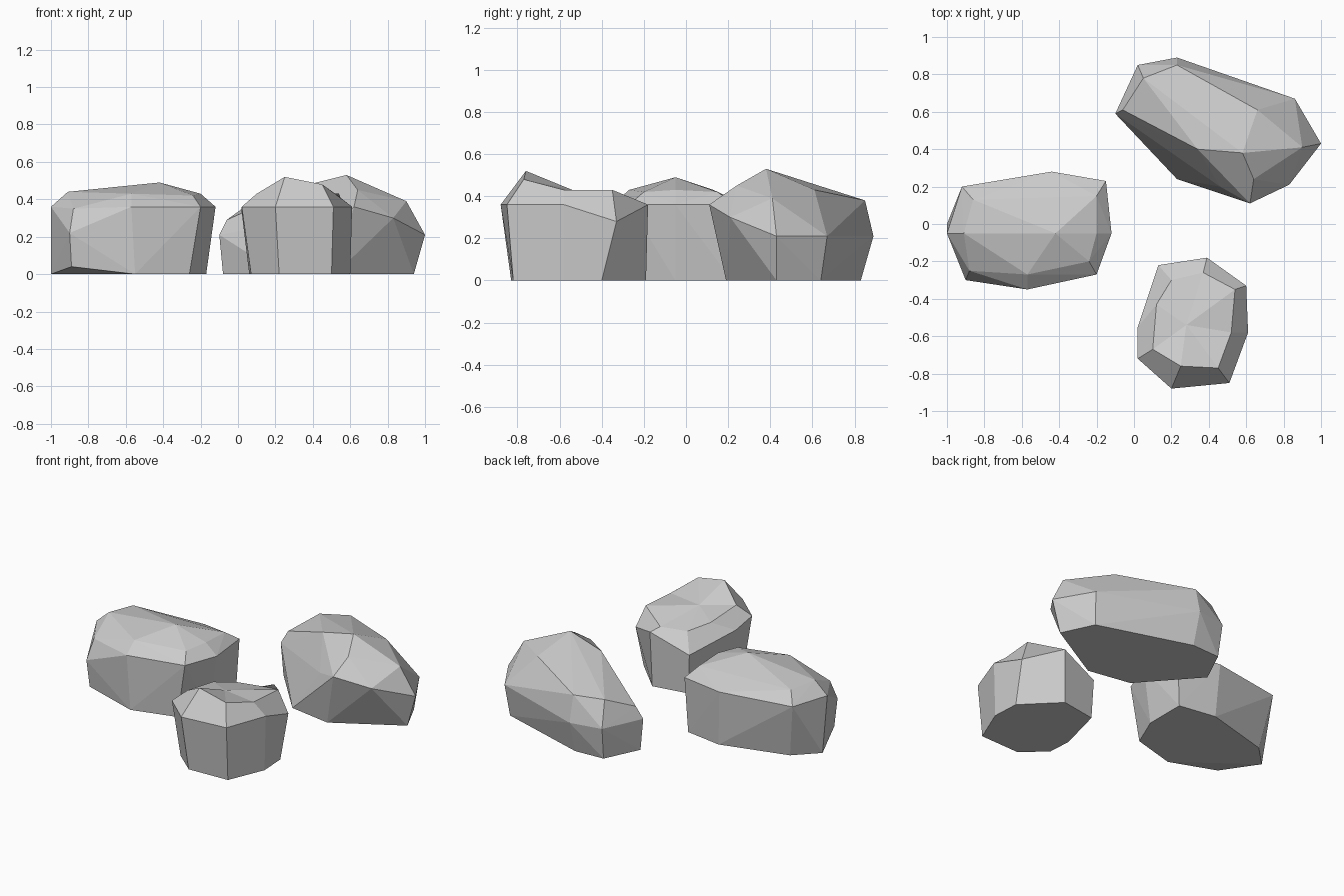
import bpy
import bmesh

cube = bpy.data.objects.get("Cube")
if cube:
    bpy.data.objects.remove(cube, do_unlink=True)

# One plain stone colour
stone = bpy.data.materials.new("stone_grey")
stone.use_nodes = True
colour = (0.6, 0.6, 0.6, 1)
stone.diffuse_color = colour
shader = next(n for n in stone.node_tree.nodes if n.type == "BSDF_PRINCIPLED")
shader.inputs["Base Color"].default_value = colour
shader.inputs["Roughness"].default_value = 0.9

SHOULDER = 0.36


def level(height, outline):
    """Lift a plan outline to one height; points may carry their own height."""
    return [point if len(point) == 3 else (*point, height) for point in outline]


def finish(name, bm):
    """Turn the bmesh into a flat shaded stone object."""
    bmesh.ops.recalc_face_normals(bm, faces=bm.faces[:])
    mesh = bpy.data.meshes.new(name)
    bm.to_mesh(mesh)
    bm.free()
    mesh.materials.append(stone)
    rock = bpy.data.objects.new(name, mesh)
    bpy.context.scene.collection.objects.link(rock)


def hull_rock(name, *levels):
    """Chiselled boulder: the convex skin around its stacked outlines."""
    bm = bmesh.new()
    for points in levels:
        for point in points:
            bm.verts.new(point)
    bmesh.ops.convex_hull(bm, input=bm.verts[:], use_existing_faces=False)
    loose = [v for v in bm.verts if not v.link_faces]
    bmesh.ops.delete(bm, geom=loose, context="VERTS")
    finish(name, bm)


def ring_rock(name, centre, *levels):
    """Boulder with a dished top: outlines joined ring to ring, then to a centre."""
    bm = bmesh.new()
    rings = [[bm.verts.new(point) for point in points] for points in levels]
    count = len(rings[0])
    bm.faces.new(rings[0])
    for lower, upper in zip(rings, rings[1:]):
        for i in range(count):
            j = (i + 1) % count
            bm.faces.new((lower[i], lower[j], upper[j], upper[i]))
    middle = bm.verts.new(centre)
    for i in range(count):
        bm.faces.new((rings[-1][i], rings[-1][(i + 1) % count], middle))
    finish(name, bm)


# Long low rock on the right side
hull_rock(
    "right_rock",
    level(0, [(-1, 0), (-.86, .14), (-.42, .26), (-.17, .22), (-.17, -.05),
              (-.26, -.26), (-.55, -.34), (-.89, -.28, .04)]),
    level(SHOULDER, [(-1, -.05), (-.92, .2), (-.44, .28), (-.15, .23), (-.12, -.05),
                     (-.2, -.27), (-.57, -.35), (-.9, -.3, .22)]),
    level(.43, [(-.91, -.05, .44), (-.86, .13), (-.42, -.05, .49), (-.2, -.05),
                (-.2, .15, .42), (-.24, -.2, .42), (-.57, -.27), (-.88, -.25, .35)]),
)

# Small front rock with a dished top and a notch at the back
ring_rock(
    "front_rock",
    (.28, -.54, .43),
    level(0, [(.06, -.54), (.14, -.23), (.38, -.19), (.59, -.4),
              (.6, -.58), (.5, -.82), (.22, -.83), (.07, -.7)]),
    level(SHOULDER, [(.02, -.55, .33), (.13, -.22, .26), (.39, -.18), (.6, -.33, .28),
                     (.61, -.58), (.51, -.85), (.2, -.88), (.02, -.72)]),
    level(.43, [(.12, -.43, .4), (.2, -.3, .37), (.37, -.26, .37), (.54, -.35),
                (.52, -.58), (.45, -.77, .48), (.25, -.76, .52), (.1, -.67)]),
)

# Tall peaked rock at the back
hull_rock(
    "back_rock",
    level(0, [(-.08, .59), (.03, .82), (.23, .83), (.84, .64), (.94, .43),
              (.52, .19), (.23, .24)]),
    level(.21, [(-.1, .59), (.02, .85), (.23, .89), (.86, .67), (1, .43),
                (.83, .21, .3), (.62, .11, SHOULDER), (.46, .2, .31)]),
    level(.43, [(-.06, .61, .29), (.05, .78, .37), (.23, .85, .38), (.66, .61),
                (.9, .41, .39), (.64, .24, .45), (.34, .4, .47), (.58, .38, .53)]),
)
